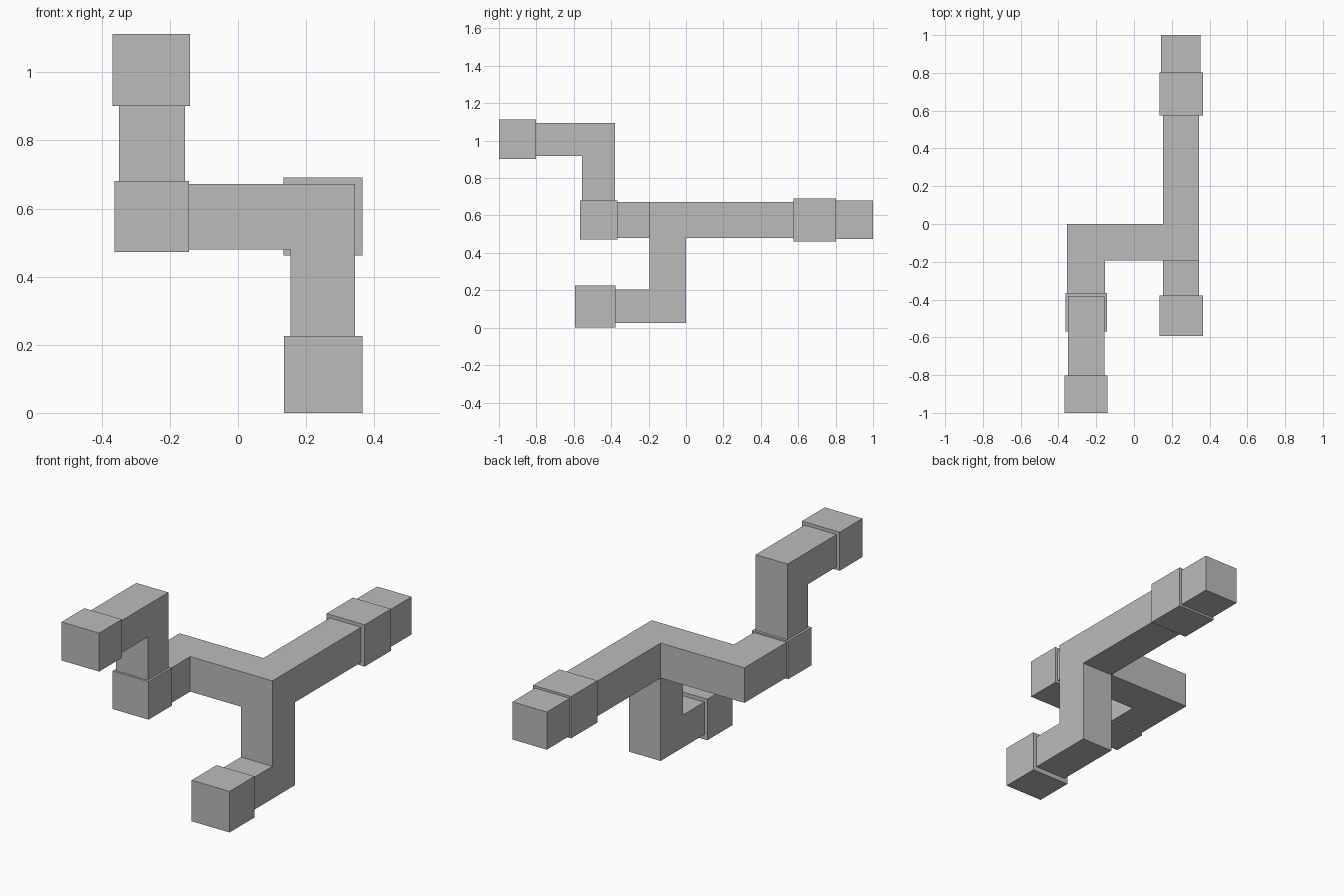
import bpy
import bmesh
from mathutils import Vector

cube = bpy.data.objects.get("Cube")
if cube:
    bpy.data.objects.remove(cube, do_unlink=True)

grey = bpy.data.materials.new("plain grey")
grey.use_nodes = True
grey.diffuse_color = (0.5, 0.5, 0.5, 1)
grey.node_tree.nodes["Principled BSDF"].inputs["Base Color"].default_value = grey.diffuse_color


def extrude(name, outline, axis, low, high):
    """Solid from an outline: axis z takes (x, y) points, axis x takes (y, z)."""
    bm = bmesh.new()
    place = (lambda a, b: (a, b, low)) if axis == "z" else (lambda a, b: (low, a, b))
    face = bm.faces.new([bm.verts.new(place(a, b)) for a, b in outline])
    depth = high - low
    offset = Vector((0, 0, depth)) if axis == "z" else Vector((depth, 0, 0))
    grown = bmesh.ops.extrude_face_region(bm, geom=[face], use_keep_orig=True)
    moved = [v for v in grown["geom"] if isinstance(v, bmesh.types.BMVert)]
    bmesh.ops.translate(bm, verts=moved, vec=offset)
    bmesh.ops.recalc_face_normals(bm, faces=bm.faces)
    mesh = bpy.data.meshes.new(name)
    bm.to_mesh(mesh)
    bm.free()
    mesh.materials.append(grey)
    bpy.context.collection.objects.link(bpy.data.objects.new(name, mesh))


def box(name, x, y, z):
    outline = [(x[0], y[0]), (x[1], y[0]), (x[1], y[1]), (x[0], y[1])]
    extrude(name, outline, "z", *z)


# Level duct: right arm, cross run and long back run
inner, outer = 0.154, 0.344
extrude("level_duct", [(-0.354, -0.366), (-0.154, -0.366), (-0.154, -0.194),
                       (outer, -0.194), (outer, 0.575), (inner, 0.575),
                       (inner, 0), (-0.354, 0)], "z", 0.48, 0.672)

# Drop duct that turns forward at the bottom
extrude("drop_duct", [(0, 0.48), (-0.194, 0.48), (-0.194, 0.204),
                      (-0.378, 0.204), (-0.378, 0.026), (0, 0.026)],
        "x", inner, outer)

# Riser duct that turns forward at the top
extrude("riser_duct", [(-0.38, 0.68), (-0.38, 1.094), (-0.803, 1.094),
                       (-0.803, 0.917), (-0.556, 0.917), (-0.556, 0.68)],
        "x", -0.35, -0.156)

# Wider couplings and end blocks
box("riser_joint", (-0.363, -0.144), (-0.568, -0.366), (0.472, 0.68))
box("top_end_block", (-0.369, -0.141), (-1, -0.803), (0.901, 1.112))
box("bottom_end_block", (0.135, 0.365), (-0.594, -0.378), (0, 0.225))
box("back_collar", (0.134, 0.365), (0.575, 0.803), (0.462, 0.691))
box("back_end_block", (0.143, 0.352), (0.803, 1), (0.473, 0.679))
